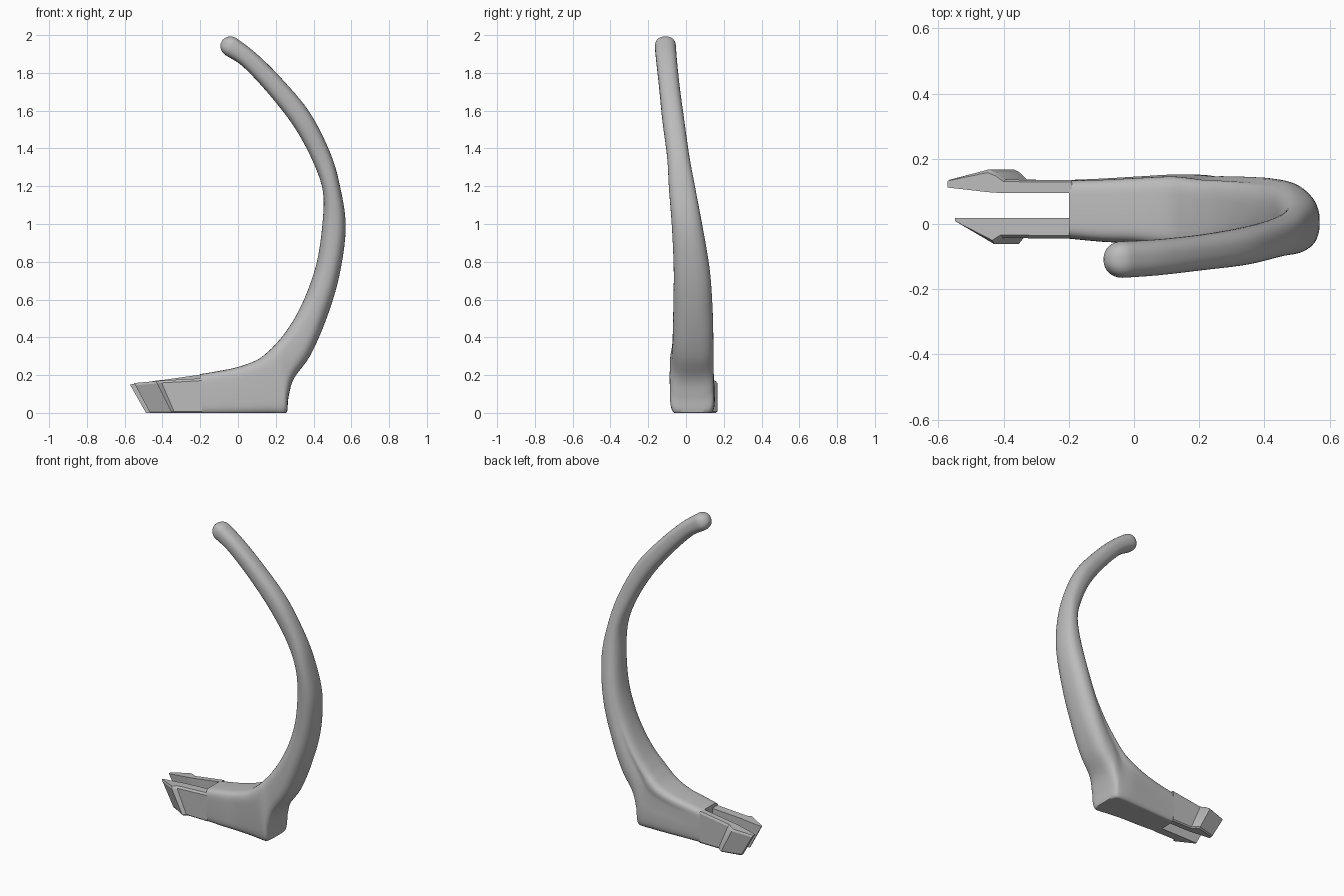
import bpy
import bmesh
import math
from mathutils import Vector

cube = bpy.data.objects.get("Cube")
if cube:
    bpy.data.objects.remove(cube, do_unlink=True)

grey = bpy.data.materials.new("plain grey")
grey.use_nodes = True
grey.diffuse_color = (0.5, 0.5, 0.5, 1)
grey.node_tree.nodes["Principled BSDF"].inputs["Base Color"].default_value = (0.5, 0.5, 0.5, 1)


def loft(name, rings, angle):
    """Skin a list of closed rings and cap both ends."""
    bm = bmesh.new()
    loops = [[bm.verts.new(p) for p in ring] for ring in rings]
    for a, b in zip(loops, loops[1:]):
        for i in range(len(a)):
            j = (i + 1) % len(a)
            bm.faces.new((a[i], a[j], b[j], b[i]))
    bm.faces.new(loops[0])
    bm.faces.new(loops[-1])
    bmesh.ops.recalc_face_normals(bm, faces=bm.faces)
    mesh = bpy.data.meshes.new(name)
    bm.to_mesh(mesh)
    bm.free()
    mesh.materials.append(grey)
    obj = bpy.data.objects.new(name, mesh)
    bpy.context.collection.objects.link(obj)
    bpy.ops.object.select_all(action="DESELECT")
    obj.select_set(True)
    bpy.context.view_layer.objects.active = obj
    bpy.ops.object.shade_smooth_by_angle(angle=math.radians(angle))
    return obj


def spline(rows, steps):
    """Catmull-Rom interpolation of rows of numbers."""
    out = []
    for i in range(len(rows) - 1):
        quad = (rows[max(i - 1, 0)], rows[i], rows[i + 1], rows[min(i + 2, len(rows) - 1)])
        for s in range(steps):
            t = s / steps
            out.append([b + t * (c - a + t * (2 * a - 5 * b + 4 * c - d
                        + t * (3 * (b - c) + d - a))) / 2 for a, b, c, d in zip(*quad)])
    return out + [list(rows[-1])]


def section(row, power, groove=0.0, sides=48):
    """Rounded-box ring between the inner and outer edge of the curved arm."""
    xi, zi, xo, zo, y0, y1 = row
    inner, outer = Vector((xi, 0, zi)), Vector((xo, 0, zo))
    mid, half = (inner + outer) / 2, (inner - outer) / 2
    ring = []
    for k in range(sides):
        a = math.tau * k / sides
        c, s = math.cos(a), math.sin(a)
        u = math.copysign(abs(c) ** (2 / power), c)
        v = math.copysign(abs(s) ** (2 / power), s)
        p = mid + half * v
        p.y = (y0 + y1) / 2 + u * (y1 - y0) / 2
        if u > 0:
            p.y -= groove * math.exp(-((v - 0.45) / 0.25) ** 2)
        p.z = max(p.z, 0)
        ring.append(p)
    return ring


# Foot and curved arm: inner x, z, outer x, z, front y, back y
stations = [
    (-0.2, 0.205, -0.2, -0.01, -0.045, 0.135),
    (-0.1, 0.222, -0.08, -0.01, -0.055, 0.14),
    (0.0, 0.243, 0.05, -0.01, -0.06, 0.147),
    (0.1, 0.28, 0.17, -0.01, -0.075, 0.153),
    (0.16, 0.325, 0.252, -0.01, -0.085, 0.15),
    (0.2, 0.365, 0.267, 0.08, -0.085, 0.147),
    (0.25, 0.425, 0.295, 0.18, -0.075, 0.147),
    (0.31, 0.52, 0.38, 0.3, -0.07, 0.145),
    (0.37, 0.65, 0.465, 0.49, -0.067, 0.14),
    (0.42, 0.81, 0.535, 0.72, -0.065, 0.125),
    (0.447, 1.0, 0.57, 0.98, -0.075, 0.087),
    (0.45, 1.17, 0.54, 1.2, -0.09, 0.05),
    (0.397, 1.33, 0.487, 1.38, -0.1, 0.018),
    (0.3, 1.51, 0.38, 1.59, -0.125, -0.01),
    (0.17, 1.68, 0.24, 1.76, -0.142, -0.033),
    (0.03, 1.83, 0.1, 1.9, -0.158, -0.048),
    (-0.06, 1.89, -0.01, 1.985, -0.165, -0.053),
]
rows = spline(stations, 5)
rings = []
for i, row in enumerate(rows):
    t = i / (len(rows) - 1)
    blend = min(max((t - 0.2) / 0.3, 0), 1)
    groove = 0.014 * math.sin(math.pi * min(t / 0.6, 1))
    rings.append(section(row, 5.5 - 3.1 * blend, groove))

# Rounded tip
last = rings[-1]
center = sum(last, Vector()) / len(last)
forward = Vector((-0.88, 0, 0.47))
for k in range(1, 8):
    a = k / 8 * math.pi / 2
    rings.append([center + (p - center) * math.cos(a) + forward * 0.06 * math.sin(a) for p in last])
loft("foot_and_arm", rings, 50)


# Two slanted prongs either side of the open slot: x, inner y, outer y, top z, slant
def prong(name, plan):
    rings = []
    for x, y_in, y_out, top, slant in plan:
        bevel = (y_out - y_in) * 0.15
        rings.append([(x + slant, y_in, 0), (x, y_in, top),
                      (x, y_out - bevel, top), (x + slant * 0.08, y_out, top - 0.012),
                      (x + slant * 0.95, y_out, 0.008), (x + slant, y_out - bevel, 0)])
    return loft(name, rings, 25)


prong("front_prong", [
    (-0.55, 0.018, 0.008, 0.158, 0.085),
    (-0.435, 0.018, -0.062, 0.168, 0.085),
    (-0.41, 0.018, -0.043, 0.171, 0.075),
    (-0.19, 0.018, -0.045, 0.183, 0),
])
prong("back_prong", [
    (-0.572, 0.112, 0.136, 0.15, 0.085),
    (-0.45, 0.098, 0.168, 0.168, 0.085),
    (-0.425, 0.096, 0.157, 0.172, 0.08),
    (-0.4, 0.095, 0.136, 0.174, 0.075),
    (-0.19, 0.095, 0.135, 0.204, 0),
])
